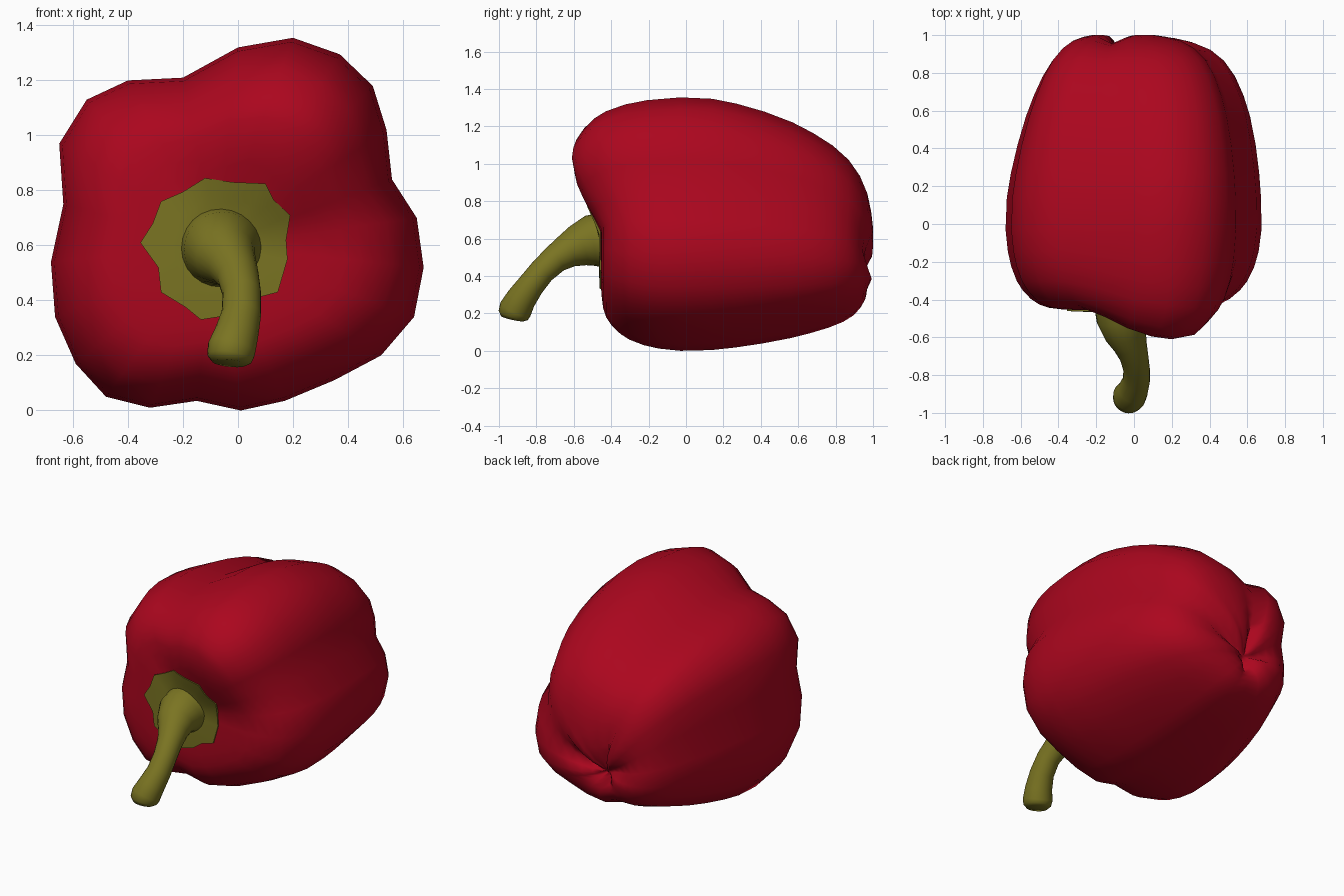
import bpy, bmesh, math
from mathutils import Vector
from mathutils.bvhtree import BVHTree

if "Cube" in bpy.data.objects:
    bpy.data.objects.remove(bpy.data.objects["Cube"])


def material(name, col):
    m = bpy.data.materials.new(name)
    m.diffuse_color = (*col, 1)
    m.use_nodes = True
    m.node_tree.nodes["Principled BSDF"].inputs["Base Color"].default_value = m.diffuse_color
    return m


red = material("pepper red", (0.41, 0.002, 0.013))
green = material("stem olive green", (0.195, 0.175, 0.016))


def loft(bm, rings, cap_start=True, cap_end=True):
    """Skin a list of equally long point rings."""
    vs = [[bm.verts.new(p) for p in r] for r in rings]
    n = len(vs[0])
    for a, b in zip(vs, vs[1:]):
        for i in range(n):
            j = (i + 1) % n
            bm.faces.new((a[i], a[j], b[j], b[i]))
    for ring, cap in ((vs[0], cap_start), (vs[-1], cap_end)):
        if cap:
            c = bm.verts.new(sum((v.co for v in ring), Vector()) / n)
            for i in range(n):
                bm.faces.new((ring[i], ring[(i + 1) % n], c))
    bmesh.ops.recalc_face_normals(bm, faces=bm.faces)


def finish(bm, name, mat, angle=50):
    me = bpy.data.meshes.new(name)
    bm.to_mesh(me)
    me.materials.append(mat)
    ob = bpy.data.objects.new(name, me)
    bpy.context.collection.objects.link(ob)
    bpy.ops.object.select_all(action='DESELECT')
    bpy.context.view_layer.objects.active = ob
    ob.select_set(True)
    bpy.ops.object.shade_smooth_by_angle(angle=math.radians(angle))
    return ob


# Widest cross-section of the four-lobed body (x, z)
OUT = [(-.65, .97), (-.55, 1.13), (-.4, 1.2), (-.2, 1.21), (0, 1.32), (.2, 1.355),
       (.37, 1.295), (.49, 1.18), (.54, 1.02), (.56, .84), (.65, .7), (.675, .52),
       (.64, .34), (.52, .2), (.35, .11), (.17, .035), (.01, 0), (-.15, .035),
       (-.32, .01), (-.48, .05), (-.59, .17), (-.665, .34), (-.68, .54), (-.635, .75)]
FRONT, BACK = (-.08, .6), (-.075, .4)
VALLEY = {3: 1, 4: .3, 9: .7, 10: 1.1, 11: .5, 16: .4, 17: 1, 18: .4, 21: .3, 22: 1, 23: .9}
UPPER_LEFT = {23: .2, 0: .6, 1: 1, 2: 1, 3: .25}

# Front half: scale, y, extra forward bulge of the upper right lobe
front = [(.05, -.45, 0), (.2, -.458, -.03), (.3, -.457, -.065), (.4, -.455, -.105),
         (.5, -.452, -.143), (.62, -.443, -.167), (.7, -.427, -.175), (.78, -.395, -.165),
         (.85, -.35, -.155), (.9, -.303, -.14), (.95, -.225, -.11), (.98, -.145, -.07),
         (1, -.03, 0)]
# Back half: scale, y, depth of the furrows
back = [(.992, .14, 0), (.965, .27, 0), (.92, .42, 0), (.86, .57, 0), (.8, .68, 0),
        (.73, .785, .005), (.65, .87, .01), (.56, .93, .015), (.46, .97, .025),
        (.36, .99, .035), (.27, 1.0, .055), (.18, .995, .067), (.1, .97, .05),
        (.04, .93, .01)]

rings = []
for s, y, bulge in front:
    ring = []
    for i, (x, z) in enumerate(OUT):
        w = max(0, math.cos(math.pi * (i - 6) / 7.4)) if abs(i - 6) < 3.7 else 0
        ring.append(Vector((FRONT[0] + s * (x - FRONT[0]), y + bulge * w,
                            FRONT[1] + s * (z - FRONT[1]))))
    rings.append(ring)
for s, y, furrow in back:
    g = 6.75 * s * s * (1 - s)          # uneven taper of the four lobes
    ring = []
    for i, (x, z) in enumerate(OUT):
        dx, dz = x - BACK[0], z - BACK[1]
        w = UPPER_LEFT.get(i, 0)
        sx = s + g * (.085 if dx > 0 else -.055 + .03 * w)
        left = min(1, max(0, -dx / .3))
        sz = s + g * (.055 * w if dz > 0 else -.04 - .09 * left)
        drop = .04 * min(1, max(0, -dz / .3)) * math.sqrt(1 - s)
        ring.append(Vector((BACK[0] + sx * dx, y - furrow * VALLEY.get(i, 0) - drop,
                            BACK[1] + sz * dz)))
    rings.append(ring)
bm = bmesh.new()
loft(bm, rings)
tree = BVHTree.FromBMesh(bm)
finish(bm, "pepper_body", red, 80)
bm.free()

# Ragged collar draped on the front of the body
STAR = [(-.355, .61), (-.31, .68), (-.28, .76), (-.2, .795), (-.12, .845), (-.02, .83),
        (.1, .825), (.13, .765), (.19, .71), (.175, .62), (.18, .55), (.145, .43),
        (.07, .41), (0, .36), (-.07, .34), (-.135, .33), (-.19, .375), (-.28, .43),
        (-.29, .52)]


def draped(f, lift):
    ring = []
    for x, z in STAR:
        px, pz = -.07 + f * (x + .07), .59 + f * (z - .59)
        hit = tree.ray_cast(Vector((px, -2, pz)), Vector((0, 1, 0)))[0]
        ring.append(Vector((px, hit.y - lift, pz)))
    return ring


bm = bmesh.new()
loft(bm, [draped(f, .008) for f in (.3, .45, .6, .7, .8, .9, 1)] + [draped(1, -.02)],
     True, False)
finish(bm, "stem_collar", green)
bm.free()

# Curved stem: x, y, z, radius
PATH = [(-.06, -.44, .59, .15), (-.06, -.51, .588, .137), (-.045, -.58, .56, .112),
        (-.02, -.64, .53, .09), (0, -.7, .49, .076), (.014, -.77, .425, .07),
        (.012, -.83, .35, .072), (-.005, -.88, .28, .08), (-.024, -.912, .222, .088),
        (-.03, -.924, .19, .082), (-.032, -.928, .172, .062)]
rings = []
for k, (x, y, z, r) in enumerate(PATH):
    a, b = PATH[max(k - 1, 0)], PATH[min(k + 1, len(PATH) - 1)]
    t = (Vector(b[:3]) - Vector(a[:3])).normalized()
    u = (Vector((1, 0, 0)) - t * t.x).normalized()
    v = t.cross(u)
    rings.append([Vector((x, y, z)) + r * (math.cos(q) * u + math.sin(q) * v)
                  for q in (2 * math.pi * i / 24 for i in range(24))])
bm = bmesh.new()
loft(bm, rings)
finish(bm, "stem", green, 60)
bm.free()
